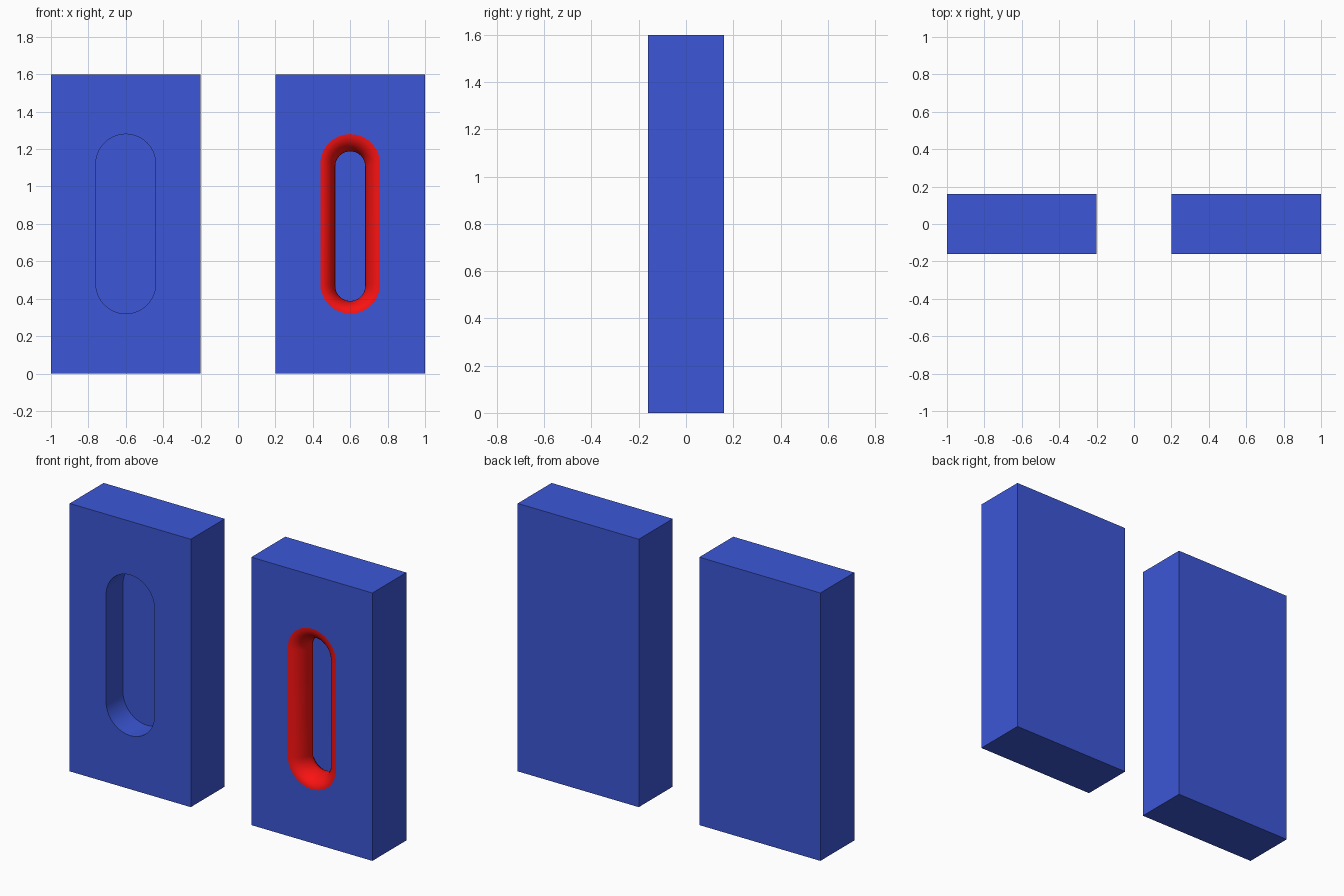
import bpy, bmesh
from math import sin, cos, pi

if "Cube" in bpy.data.objects:
    bpy.data.objects.remove(bpy.data.objects["Cube"])

FRONT, BACK, FLOOR = -0.16, 0.16, 0.0
N = 20  # segments per rounded slot end


def material(name, color):
    m = bpy.data.materials.new(name)
    m.diffuse_color = color
    m.use_nodes = True
    m.node_tree.nodes["Principled BSDF"].inputs["Base Color"].default_value = m.diffuse_color
    return m


BLUE = material("blue", (0.045, 0.095, 0.68, 1))
RED = material("red", (0.95, 0.006, 0.006, 1))


def slot_loop(bm, cx, y, r, dz=0.0):
    """Ring of vertices round an upright rounded slot."""
    verts = []
    for cz, start in ((1.12, 0), (0.48, pi)):
        for i in range(N + 1):
            a = start + pi * i / N
            verts.append(bm.verts.new((cx + r * cos(a), y, cz + dz + r * sin(a))))
    return verts


def edge_loop(bm, vs):
    return [bm.edges.new((vs[i - 1], vs[i])) for i in range(len(vs))]


def bridge(bm, a, b):
    for i in range(len(a)):
        bm.faces.new((a[i - 1], a[i], b[i], b[i - 1]))


def finish(bm, name, mat, angle):
    mesh = bpy.data.meshes.new(name)
    bm.to_mesh(mesh)
    bm.free()
    mesh.materials.append(mat)
    ob = bpy.data.objects.new(name, mesh)
    bpy.context.collection.objects.link(ob)
    bpy.ops.object.select_all(action='DESELECT')
    bpy.context.view_layer.objects.active = ob
    ob.select_set(True)
    bpy.ops.object.shade_smooth_by_angle(angle=angle)
    return ob


def slotted_block(name, cx):
    bm = bmesh.new()
    corners = [(-0.4, 0), (0.4, 0), (0.4, 1.6), (-0.4, 1.6)]
    front = [bm.verts.new((cx + x, FRONT, z)) for x, z in corners]
    back = [bm.verts.new((cx + x, BACK, z)) for x, z in corners]
    rim = slot_loop(bm, cx, FRONT, 0.16)
    # front face with the slot opening
    edges = edge_loop(bm, front) + edge_loop(bm, rim)
    bmesh.ops.triangle_fill(bm, use_beauty=True, edges=edges)
    # slot walls and floor, then the outside of the block
    floor = slot_loop(bm, cx, FLOOR, 0.16)
    bridge(bm, rim, floor)
    bm.faces.new(floor)
    bridge(bm, front, back)
    bm.faces.new(back)
    bmesh.ops.recalc_face_normals(bm, faces=bm.faces)
    return finish(bm, name, BLUE, 0.5)


def slot_lining(name, cx):
    """Rounded lining bulging inward from the slot rim down to the floor."""
    bm = bmesh.new()
    steps, loops = 10, []
    for i in range(steps + 1):
        t = pi * 0.5 * i / steps
        loops.append((0.08 * sin(t), 0.11 * (1 - cos(t))))
    loops += [(0.075, 0.13), (0.06, 0.148), (0.03, 0.159)]  # undercut
    rings = [slot_loop(bm, cx, FRONT + d, 0.16 - w, -0.012 * w / 0.08)
             for w, d in loops]
    for a, b in zip(rings, rings[1:]):
        bridge(bm, b, a)
    bmesh.ops.recalc_face_normals(bm, faces=bm.faces)
    # face the lining toward the opening
    bm.faces.ensure_lookup_table()
    if bm.faces[0].normal.y > 0:
        bmesh.ops.reverse_faces(bm, faces=bm.faces)
    return finish(bm, name, RED, 0.7)


slotted_block("plain_slot_block", -0.6)
slotted_block("lined_slot_block", 0.6)
slot_lining("slot_lining", 0.6)
